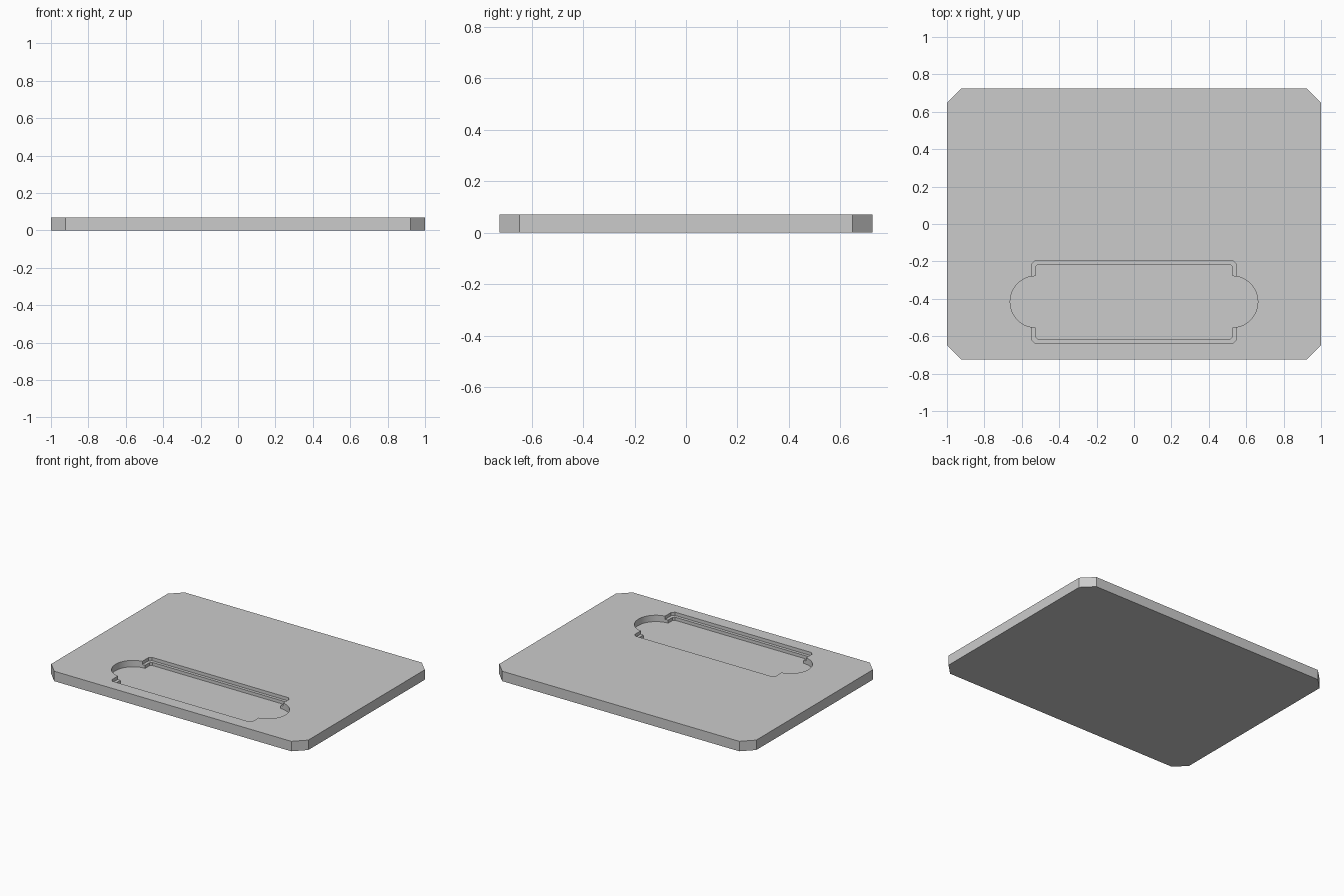
import bpy, bmesh, math

cube = bpy.data.objects.get("Cube")
if cube:
    bpy.data.objects.remove(cube, do_unlink=True)

THICK = 0.07
POCKET_Y = -0.416
LEDGE_DEPTH, FLOOR_DEPTH = 0.023, 0.045

grey = bpy.data.materials.new("plain grey")
grey.use_nodes = True
grey.diffuse_color = (0.6, 0.6, 0.6, 1)
grey.node_tree.nodes["Principled BSDF"].inputs["Base Color"].default_value = (0.6, 0.6, 0.6, 1)


def prism(name, outline, z0, z1):
    """Extrude a closed counter-clockwise outline from z0 to z1."""
    bm = bmesh.new()
    face = bm.faces.new([bm.verts.new((x, y, z0)) for x, y in outline])
    ext = bmesh.ops.extrude_face_region(bm, geom=[face])
    top = [v for v in ext["geom"] if isinstance(v, bmesh.types.BMVert)]
    bmesh.ops.translate(bm, verts=top, vec=(0, 0, z1 - z0))
    bmesh.ops.recalc_face_normals(bm, faces=bm.faces)
    mesh = bpy.data.meshes.new(name)
    bm.to_mesh(mesh)
    bm.free()
    mesh.materials.append(grey)
    obj = bpy.data.objects.new(name, mesh)
    bpy.context.collection.objects.link(obj)
    return obj


def mirrored(right_side, y=0):
    """Complete an outline from its +x side, listed from bottom to top."""
    left = [(-px, py) for px, py in reversed(right_side)]
    return [(px, py + y) for px, py in right_side + left]


def chamfered(hx, hy, c):
    return [(hx - c, -hy), (hx, -hy + c), (hx, hy - c), (hx - c, hy)]


# Base plate with cut corners
plate = prism("base_plate", mirrored(chamfered(1, 0.725, 0.078)), 0, THICK)

# Shallow upper recess that forms the ledge
ledge = prism("ledge_cutter", mirrored(chamfered(0.548, 0.22, 0.018), POCKET_Y),
              THICK - LEDGE_DEPTH, THICK + 0.05)

# Deep pocket with rounded ends
side = chamfered(0.527, 0.199, 0.012)
arc = [(0.527 + 0.135 * math.cos(a), 0.137 * math.sin(a))
       for a in (math.pi * (i / 32 - 0.5) for i in range(33))]
pocket = prism("pocket_cutter", mirrored(side[:2] + arc + side[2:], POCKET_Y),
               THICK - FLOOR_DEPTH, THICK + 0.08)

# Cut both recesses and bake the result
for cutter in (ledge, pocket):
    mod = plate.modifiers.new(cutter.name, "BOOLEAN")
    mod.operation = "DIFFERENCE"
    mod.solver = "EXACT"
    mod.object = cutter
    cutter.hide_render = True
bpy.context.view_layer.update()
baked = bpy.data.meshes.new_from_object(
    plate.evaluated_get(bpy.context.evaluated_depsgraph_get()))
plate.modifiers.clear()
plate.data = baked
for cutter in (ledge, pocket):
    bpy.data.objects.remove(cutter, do_unlink=True)

# Smooth the round pocket ends, keep other edges sharp
bpy.ops.object.select_all(action="DESELECT")
plate.select_set(True)
bpy.context.view_layer.objects.active = plate
bpy.ops.object.shade_smooth_by_angle(angle=math.radians(30))
